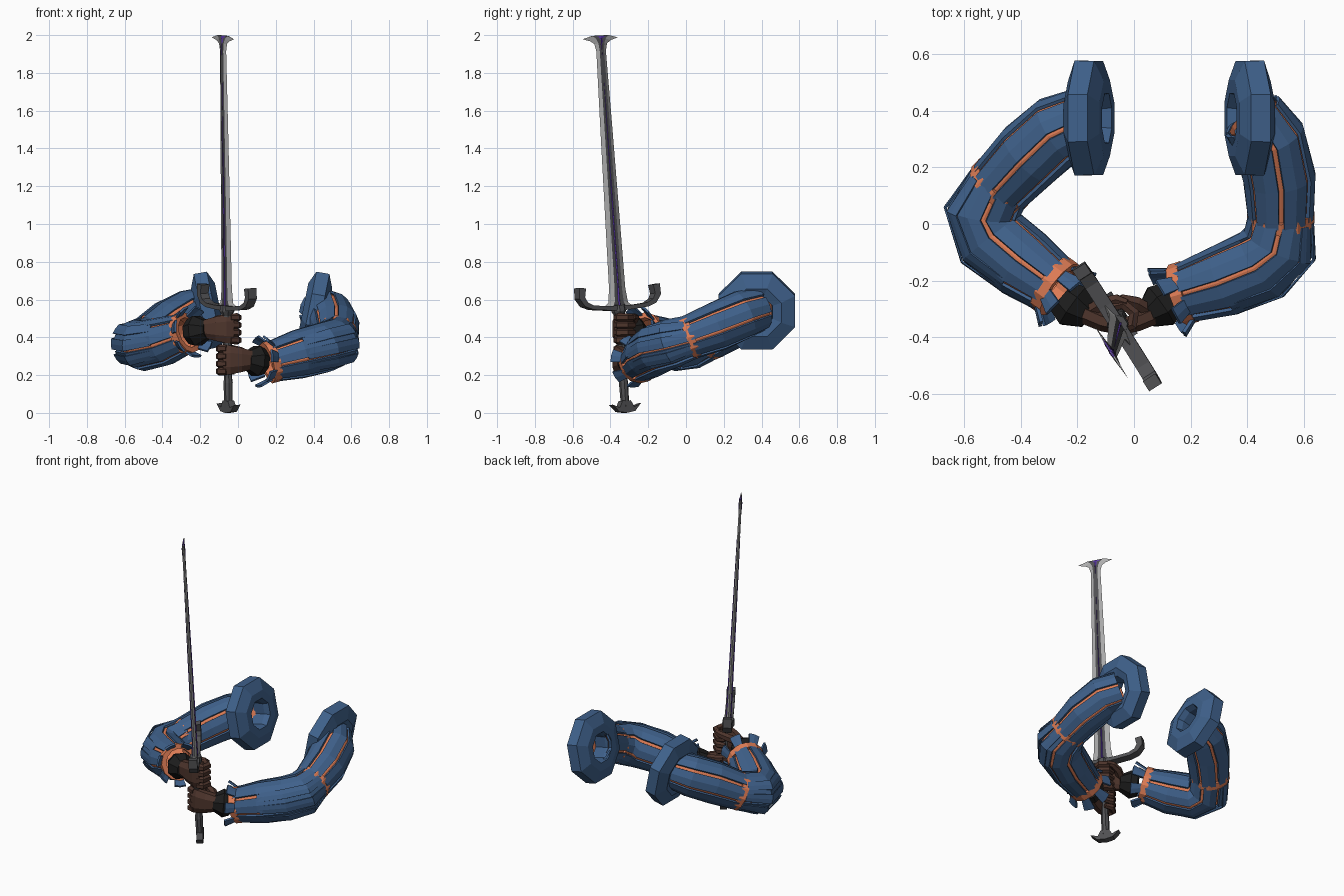
import bpy, bmesh
from math import pi, sin, cos
from mathutils import Vector as V, Matrix

if "Cube" in bpy.data.objects:
    bpy.data.objects.remove(bpy.data.objects["Cube"])


def material(name, r, g, b):
    m = bpy.data.materials.new(name)
    m.diffuse_color = (r, g, b, 1)
    m.use_nodes = True
    m.node_tree.nodes["Principled BSDF"].inputs["Base Color"].default_value = m.diffuse_color
    return m


BLUE = material("blue_cloth", .05, .12, .26)
ORANGE = material("orange_cloth", .72, .20, .09)
BROWN = material("brown_leather", .075, .035, .025)
BLACK = material("black_leather", .012, .012, .012)
DARK = material("dark_steel", .08, .08, .085)
STEEL = material("light_steel", .42, .42, .42)
PURPLE = material("purple_core", .11, .04, .42)


def loft(name, rings, mats, closed=True, caps=True, cols=None, thick=0):
    """Skin a list of equal-length point rings; cols gives material per column."""
    bm = bmesh.new()
    vs = [[bm.verts.new(p) for p in r] for r in rings]
    n = len(rings[0])
    for a, b in zip(vs, vs[1:]):
        for i in range(n if closed else n - 1):
            j = (i + 1) % n
            f = bm.faces.new((a[i], a[j], b[j], b[i]))
            f.material_index = cols[i] if cols else 0
    if closed and caps:
        bm.faces.new(vs[0])
        bm.faces.new(vs[-1])
    bmesh.ops.remove_doubles(bm, verts=bm.verts, dist=1e-5)
    bmesh.ops.recalc_face_normals(bm, faces=bm.faces)
    me = bpy.data.meshes.new(name)
    bm.to_mesh(me)
    bm.free()
    for m in mats:
        me.materials.append(m)
    ob = bpy.data.objects.new(name, me)
    bpy.context.collection.objects.link(ob)
    if thick:
        s = ob.modifiers.new("thickness", 'SOLIDIFY')
        s.thickness = thick
        s.offset = 0
    return ob


def frames(path):
    path = [V(p) for p in path]
    out = []
    for i, p in enumerate(path):
        t = (path[min(i + 1, len(path) - 1)] - path[max(i - 1, 0)]).normalized()
        side = t.cross(V((0, 0, 1))).normalized()
        out.append((p, side, side.cross(t)))
    return out


def rings_on(path, radii, angles):
    return [[p + (s * cos(a) + u * sin(a)) * r for a in angles]
            for (p, s, u), r in zip(frames(path), radii)]


def circle(n, off=0):
    return [2 * pi * (i + off) / n for i in range(n)]


def tube(name, path, radii, n, mat, caps=True):
    return loft(name, rings_on(path, radii, circle(n, .5)), [mat], caps=caps)


def panels(name, path, radii, centres, span, thick=.012):
    for a in centres:
        loft(name, rings_on(path, radii, [a - span / 2, a, a + span / 2]), [BLUE],
             closed=False, thick=thick)


def band(name, path, i, r):
    p = V(path[i])
    t = (V(path[min(i + 1, len(path) - 1)]) - V(path[max(i - 1, 0)])).normalized() * .022
    prof = [(-1, r), (1, r), (1, r - .03), (-1, r - .03), (-1, r)]
    fr = frames([p - t, p + t])[0]
    rings = [[p + t * k + (fr[1] * cos(a) + fr[2] * sin(a)) * q for a in circle(12)] for k, q in prof]
    loft(name, rings, [ORANGE], caps=False)


def arm(side, upper, lower, cap, inward, outer, cuff):
    # striped sleeve: orange lining under blue panels
    ru, rl = [.10, .112, .112, .10], [.10, .113, .116, .112, .09]
    tube(side + "_upper_lining", upper, ru, 14, ORANGE, caps=False)
    tube(side + "_lower_lining", lower, rl, 14, ORANGE, caps=False)
    seven = circle(7, .25)
    panels(side + "_upper_panel", upper, [r + .012 for r in ru], seven, .74)
    panels(side + "_lower_panel", lower, [r + .012 for r in rl], seven, .74)
    # loose strips over the outer elbow
    panels(side + "_elbow_strip", lower[:4], [.115, .142, .14, .125],
           [outer + k * .62 for k in (-1, 0, 1)], .42, .006)
    band(side + "_elbow_band", upper, 3, .119)
    band(side + "_wrist_band", lower, 4, .112)
    # flared tabs at the wrist
    w = V(lower[-1])
    d = (V(cuff[1]) - w).normalized()
    panels(side + "_cuff_tab", [w, w + d * .035, w + d * .07], [.095, .115, .135], seven, .5)
    tube(side + "_glove_cuff", cuff, [.07, .086, .05], 8, BLACK)
    # octagonal shoulder ring, open in the middle
    c, ax = V(cap), V(inward).normalized()
    y = V((0, 1, 0))
    up = ax.cross(y)
    prof = [(.02, .085), (.055, .095), (.055, .145), (.025, .218), (-.045, .22),
            (-.075, .14), (-.06, .09), (.02, .085)]
    loft(side + "_shoulder_ring", [[c + ax * h + (y * cos(a) + up * sin(a)) * r
                                    for a in circle(8, .5)] for h, r in prof], [BLUE], caps=False)


arm("left", [(-.17, .37, .55), (-.27, .33, .52), (-.37, .245, .47), (-.475, .135, .40)],
    [(-.475, .135, .40), (-.53, .04, .365), (-.50, -.05, .355), (-.39, -.14, .38), (-.28, -.22, .42)],
    (-.15, .375, .545), (1, 0, .2), 0,
    [(-.25, -.26, .43), (-.215, -.29, .435), (-.16, -.325, .44)])
arm("right", [(.42, .38, .55), (.48, .30, .52), (.515, .16, .455), (.52, .02, .40)],
    [(.52, .02, .40), (.51, -.07, .37), (.45, -.14, .345), (.32, -.20, .31), (.175, -.245, .27)],
    (.40, .375, .545), (-1, 0, .2), pi,
    [(.13, -.265, .27), (.095, -.29, .275), (.045, -.325, .28)])


def hand(side, s, zc):
    def at(dx, y, z):
        return V((-.05 + s * dx, y, zc + z))
    # palm, narrow at the wrist and wide at the knuckles
    rings = []
    for dx, y, h, t in ((-.14, -.315, .045, .036), (-.07, -.345, .064, .034),
                        (-.01, -.362, .076, .028), (.03, -.36, .076, .018)):
        rings.append([at(dx, y + b * t, a * h) for a, b in
                      ((1, -.4), (1, .6), (.5, 1), (-.5, 1), (-1, .6), (-1, -.4), (-.5, -1), (.5, -1))])
    loft(side + "_palm", rings, [BROWN])
    # fingers curled round the grip
    for k in range(4):
        z = -.06 + .04 * k
        tube(side + "_finger", [at(.01, -.368, z), at(.043, -.357, z), at(.05, -.315, z),
                                at(.012, -.283, z), at(-.03, -.293, z)],
             [.02, .023, .022, .021, .016], 6, BROWN)
    tube(side + "_thumb", [at(-.11, -.31, .02), at(-.06, -.28, .045), at(-.01, -.268, .06), at(.025, -.28, .065)],
         [.026, .025, .021, .015], 6, BROWN)


hand("left", 1, .445)
hand("right", -1, .28)

# sword frame: local x across the blade, z along it
base = V((-.05, -.32, 0))
az = (V((-.08, -.455, 2)) - base).normalized()
axx = V((.535, -.845, 0))
axx = (axx - az * axx.dot(az)).normalized()
ay = az.cross(axx)


def sw(x, y, z):
    return base + axx * x + ay * y + az * z


# blade with bright edges, dark fuller and fishtail tip: z edge, z centre, half width, half thickness
blade = []
for ze, zm, w, t in ((.565, .565, .09, .012), (.585, .59, .062, .012), (.66, .66, .051, .011),
                     (1.0, 1.0, .046, .010), (1.5, 1.5, .038, .009), (1.92, 1.92, .030, .008),
                     (1.96, 1.96, .040, .008), (1.975, 1.985, .065, .007), (1.988, 2.003, .11, .003)):
    blade.append([sw(w, 0, ze), sw(w * .45, t, zm), sw(-w * .45, t, zm),
                  sw(-w, 0, ze), sw(-w * .45, -t, zm), sw(w * .45, -t, zm)])
loft("blade", blade, [STEEL, DARK], cols=[0, 1, 0, 0, 1, 0])


def core(name, rows):
    loft(name, [[sw(w, 0, z), sw(0, t, z), sw(-w, 0, z), sw(0, -t, z)] for z, w, t in rows], [PURPLE])


core("blade_core", [(.57, .022, .017), (.68, .013, .016), (1.2, .010, .014), (1.75, .002, .010)])
core("tip_core", [(1.90, .003, .009), (1.96, .01, .011), (1.99, .035, .009), (2.0, .06, .006)])

# crossguard with upturned ends: x, z, thickness
half = [(.0, .556, .014), (.08, .558, .011), (.17, .566, .011), (.215, .585, .014),
        (.238, .62, .018), (.232, .672, .021)]
path = [(-x, z, t) for x, z, t in half[:0:-1]] + half
guard = []
for i, (x, z, t) in enumerate(path):
    a, b = path[max(i - 1, 0)], path[min(i + 1, len(path) - 1)]
    d = V((b[0] - a[0], b[1] - a[1])).normalized()
    nx, nz = -d.y * t, d.x * t
    guard.append([sw(x + nx, .026, z + nz), sw(x - nx, .026, z - nz),
                  sw(x - nx, -.026, z - nz), sw(x + nx, -.026, z + nz)])
loft("crossguard", guard, [DARK])


def turned(name, rows, n=8):
    loft(name, [[sw(r * cos(a), r * sin(a), z) for a in circle(n, .5)] for z, r in rows], [DARK])


turned("guard_collar", [(.515, .026), (.54, .040), (.572, .036)])
turned("grip", [(.03, .022), (.16, .025), (.19, .021), (.37, .024), (.53, .027)])

# crescent pommel
outline = [(-.088, .047), (-.05, .008), (0, .0), (.05, .008), (.088, .047), (.045, .03),
           (.026, .065), (-.026, .065), (-.045, .03)]
loft("pommel", [[sw(x, y, z) for x, z in outline] for y in (-.02, .02)], [DARK])
